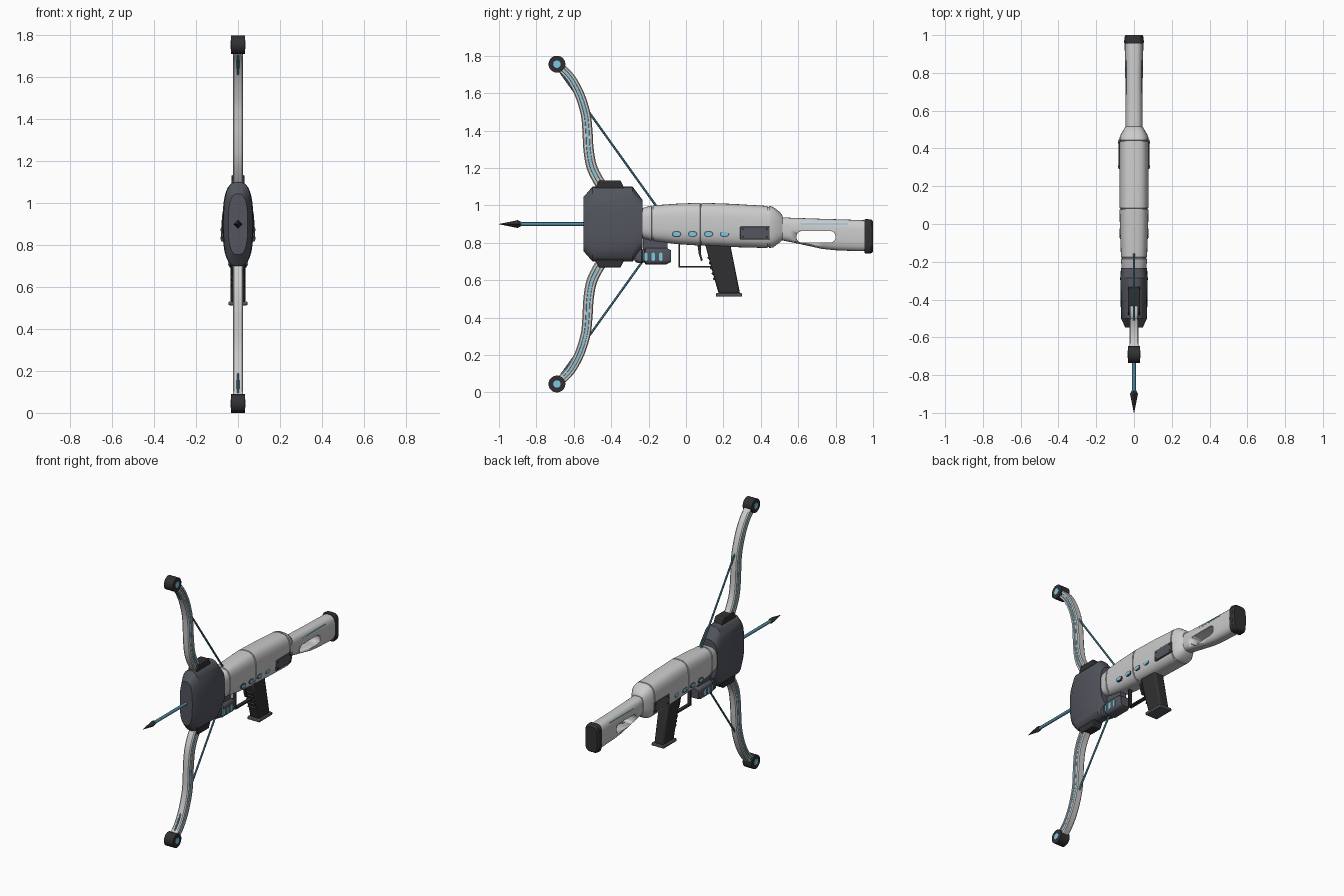
import bpy, bmesh, math
from mathutils import Vector

if "Cube" in bpy.data.objects:
    bpy.data.objects.remove(bpy.data.objects["Cube"])


def material(name, *rgb):
    m = bpy.data.materials.new(name)
    m.diffuse_color = (*rgb, 1)
    m.use_nodes = True
    m.node_tree.nodes["Principled BSDF"].inputs["Base Color"].default_value = m.diffuse_color
    return m


WHITE = material("shell_white", 0.72, 0.72, 0.73)
SLATE = material("slate", 0.085, 0.092, 0.11)
BLACK = material("black_rubber", 0.03, 0.03, 0.032)
BLUE = material("glow_blue", 0.2, 0.58, 0.75)
CORD = material("cord_blue", 0.08, 0.25, 0.34)
MID = 0.9  # height of the arrow, the mirror plane of the bow


def finish(name, bm, mat, angle=30):
    bmesh.ops.recalc_face_normals(bm, faces=bm.faces)
    me = bpy.data.meshes.new(name)
    bm.to_mesh(me)
    bm.free()
    ob = bpy.data.objects.new(name, me)
    bpy.context.collection.objects.link(ob)
    me.materials.append(mat)
    bpy.ops.object.select_all(action='DESELECT')
    ob.select_set(True)
    bpy.context.view_layer.objects.active = ob
    bpy.ops.object.shade_smooth_by_angle(angle=math.radians(angle))
    return ob


def skin(name, rings, mat, angle=30):
    """Closed tube through rings of points, capped at both ends."""
    bm = bmesh.new()
    vs = [[bm.verts.new(p) for p in r] for r in rings]
    n = len(rings[0])
    for a, b in zip(vs, vs[1:]):
        for i in range(n):
            bm.faces.new((a[i], a[(i + 1) % n], b[(i + 1) % n], b[i]))
    bm.faces.new(vs[0])
    bm.faces.new(vs[-1])
    return finish(name, bm, mat, angle)


def loft(name, sections, mat, power=3.0, n=40):
    """Rounded-box sections along y: (y, z low, z high, half width)."""
    def pw(v):
        return math.copysign(abs(v) ** (2 / power), v)
    rings = []
    for y, lo, hi, w in sections:
        ring = []
        for i in range(n):
            t = 2 * math.pi * i / n
            ring.append((w * pw(math.cos(t)), y, (lo + hi) / 2 + (hi - lo) / 2 * pw(math.sin(t))))
        rings.append(ring)
    return skin(name, rings, mat)


def plate(name, pts, hw, mat, bevel=0.0):
    """Side profile (y, z) extruded to x = +-hw."""
    ob = skin(name, [[(s * hw, y, z) for y, z in pts] for s in (-1, 1)], mat)
    if bevel:
        m = ob.modifiers.new("bevel", 'BEVEL')
        m.width, m.segments, m.limit_method = bevel, 2, 'ANGLE'
    return ob


def capsule(y, z, ly, lz, n=8):
    r = min(ly, lz) / 2
    dy, dz = ly / 2 - r, lz / 2 - r
    pts = []
    for i in range(4 * n):
        a = 2 * math.pi * (i + 0.5) / (4 * n)
        c, s = math.cos(a), math.sin(a)
        pts.append((y + r * c + math.copysign(dy, c), z + r * s + math.copysign(dz, s)))
    return pts


def rect(y0, y1, z0, z1):
    return [(y0, z0), (y1, z0), (y1, z1), (y0, z1)]


def rod(name, a, b, r0, mat, r1=None, n=12):
    a, b = Vector(a), Vector(b)
    q = (b - a).to_track_quat('Z', 'Y')
    ring = lambda p, r: [p + q @ Vector((r * math.cos(2 * math.pi * i / n), r * math.sin(2 * math.pi * i / n), 0))
                         for i in range(n)]
    return skin(name, [ring(a, r0), ring(b, r0 if r1 is None else r1)], mat)


def smooth_path(pts, steps=6):
    p = [Vector(q) for q in pts]
    p = [2 * p[0] - p[1]] + p + [2 * p[-1] - p[-2]]
    out = []
    for a, b, c, d in zip(p, p[1:], p[2:], p[3:]):
        for k in range(steps):
            t = k / steps
            out.append(0.5 * (2 * b + (c - a) * t + (2 * a - 5 * b + 4 * c - d) * t * t
                              + (3 * b - a - 3 * c + d) * t ** 3))
    return out + [p[-2]]


def sweep(name, path, profile, mat, flip, taper=0.0):
    """Sweep profile (across, x) along a (y, z) path; flip mirrors it below MID."""
    rings = []
    for i, p in enumerate(path):
        d = (path[min(i + 1, len(path) - 1)] - path[max(i - 1, 0)]).normalized()
        k = 1 - taper * i / (len(path) - 1)
        ring = []
        for u, x in profile:
            y, z = p.x - d.y * u * k, p.y + d.x * u * k
            ring.append((x, y, 2 * MID - z if flip else z))
        rings.append(ring)
    return skin(name, rings, mat)


# Main receiver, with narrow seam grooves
body = [(-0.26, 0.83, 0.975, 0.062), (-0.235, 0.825, 0.985, 0.066), (-0.18, 0.81, 1.0, 0.069),
        (-0.05, 0.793, 1.009, 0.074), (0.08, 0.785, 1.014, 0.077), (0.25, 0.777, 1.008, 0.078),
        (0.44, 0.772, 0.997, 0.077), (0.465, 0.775, 0.992, 0.075), (0.505, 0.805, 0.962, 0.052),
        (0.515, 0.815, 0.945, 0.046)]
for g in (-0.18, 0.08, 0.44):
    i = next(k for k, s in enumerate(body) if s[0] == g)
    y, lo, hi, w = body[i]
    body[i:i + 1] = [(y - 0.004, lo, hi, w), (y - 0.003, lo + .006, hi - .006, w - .006),
                     (y + 0.003, lo + .006, hi - .006, w - .006), (y + 0.004, lo, hi, w)]
loft("receiver", body, WHITE)

# Shoulder stock with through slot
stock = loft("stock", [(0.49, 0.82, 0.935, 0.043), (0.52, 0.812, 0.936, 0.045), (0.555, 0.805, 0.934, 0.046),
                       (0.73, 0.767, 0.928, 0.046), (0.8, 0.76, 0.926, 0.047), (0.92, 0.755, 0.922, 0.049),
                       (0.965, 0.755, 0.92, 0.049)], WHITE)
cutter = plate("stock_cutter", capsule(0.695, 0.832, 0.21, 0.062), 0.1, WHITE)
mod = stock.modifiers.new("slot", 'BOOLEAN')
mod.operation, mod.object, mod.solver = 'DIFFERENCE', cutter, 'EXACT'
bpy.context.view_layer.objects.active = stock
bpy.ops.object.modifier_apply(modifier="slot")
bpy.data.objects.remove(cutter)
plate("stock_light", rect(0.61, 0.865, 0.897, 0.903), 0.0435, BLUE)
loft("butt_pad", [(0.955, 0.745, 0.925, 0.049), (0.962, 0.742, 0.928, 0.052),
                  (0.99, 0.744, 0.924, 0.051), (1.0, 0.752, 0.916, 0.044)], BLACK, 4)

# Front housing
loft("front_housing", [(-0.548, 0.755, 1.045, 0.046), (-0.5, 0.7, 1.1, 0.069), (-0.285, 0.7, 1.1, 0.073),
                       (-0.233, 0.77, 1.03, 0.069)], SLATE, 2.8)

# Receiver side details
for i in range(4):
    y = -0.05 + 0.0855 * i
    plate(f"vent_frame_{i}", capsule(y, 0.847, 0.05, 0.03), 0.0765, SLATE)
    plate(f"vent_light_{i}", capsule(y, 0.847, 0.038, 0.019), 0.078, BLUE)
plate("side_panel", rect(0.29, 0.447, 0.818, 0.887), 0.082, SLATE, 0.003)
for y in (0.305, 0.432):
    for z in (0.832, 0.873):
        rod("panel_screw", (-0.084, y, z), (0.084, y, z), 0.006, BLACK)

# Bow: limbs, clamps, pulleys and string, mirrored above and below
spine = smooth_path([(-0.41, 1.06), (-0.457, 1.115), (-0.503, 1.204), (-0.521, 1.3), (-0.527, 1.4),
                     (-0.537, 1.49), (-0.57, 1.595), (-0.62, 1.685), (-0.687, 1.752)])
half = [(-0.03, 0.018), (-0.024, 0.025), (-0.011, 0.025), (-0.009, 0.019),
        (0.009, 0.019), (0.011, 0.025), (0.024, 0.025), (0.03, 0.018)]
limb = half + [(u, -x) for u, x in reversed(half)]
for flip, tag in ((False, "upper"), (True, "lower")):
    fz = lambda z: 2 * MID - z if flip else z
    sweep(f"{tag}_limb", spine, limb, WHITE, flip, 0.2)
    sweep(f"{tag}_limb_light", spine[8:-3], [(-.005, -.0225), (.005, -.0225), (.005, .0225), (-.005, .0225)],
          BLUE, flip)
    plate(f"{tag}_clamp", [(-0.49, fz(1.08)), (-0.465, fz(1.133)), (-0.35, fz(1.133)), (-0.325, fz(1.08))],
          0.031, BLACK, 0.004)
    zp = fz(1.755)
    rod(f"{tag}_pulley", (-0.033, -0.69, zp), (0.033, -0.69, zp), 0.045, BLACK, n=32)
    rod(f"{tag}_pulley_hub", (-0.035, -0.69, zp), (0.035, -0.69, zp), 0.02, BLUE, n=24)
    rod(f"{tag}_string", (0, -0.695, fz(1.745)), (0, -0.09, MID), 0.006, CORD)

# Arrow with a four-sided point
rod("arrow_shaft", (0, -0.9, MID), (0, -0.1, MID), 0.01, CORD, n=16)
tip = lambda y, r: [(r, y, MID), (0, y, MID + r), (-r, y, MID), (0, y, MID - r)]
skin("arrow_point", [tip(-1.0, 0.0008), tip(-0.9, 0.021), tip(-0.882, 0.012)], BLACK, 20)

# Under-barrel pod
loft("pod", [(-0.275, 0.703, 0.755, 0.03), (-0.265, 0.694, 0.765, 0.038), (-0.238, 0.69, 0.77, 0.041),
             (-0.233, 0.695, 0.765, 0.037), (-0.222, 0.695, 0.765, 0.037), (-0.217, 0.685, 0.773, 0.045),
             (-0.105, 0.685, 0.773, 0.045), (-0.08, 0.697, 0.76, 0.036)], SLATE, 4)
plate("pod_mount", rect(-0.23, -0.1, 0.75, 0.83), 0.022, SLATE)
for y in (-0.215 + 0.0, -0.175, -0.135):
    plate("pod_light", capsule(y, 0.725, 0.018, 0.045), 0.0465, BLUE)

# Grip, finger ridges and base plate
plate("grip", [(0.1, 0.8), (0.235, 0.8), (0.29, 0.525), (0.175, 0.525), (0.14, 0.65)], 0.036, BLACK, 0.012)
for i in range(5):
    z = 0.72 - 0.028 * i
    y = 0.122 + (0.72 - z) * 0.27
    plate("grip_ridge", capsule(y + 0.012, z, 0.04, 0.014), 0.03, BLACK)
plate("grip_base", rect(0.16, 0.3, 0.513, 0.531), 0.045, SLATE, 0.004)

# Trigger and guard
plate("trigger_guard", [(-0.04, 0.8), (-0.04, 0.667), (0.15, 0.667), (0.15, 0.676), (-0.031, 0.676), (-0.031, 0.8)],
      0.012, BLACK)
plate("trigger", [(0.06, 0.8), (0.082, 0.8), (0.08, 0.74), (0.09, 0.705), (0.08, 0.703), (0.068, 0.74)],
      0.008, BLACK)
